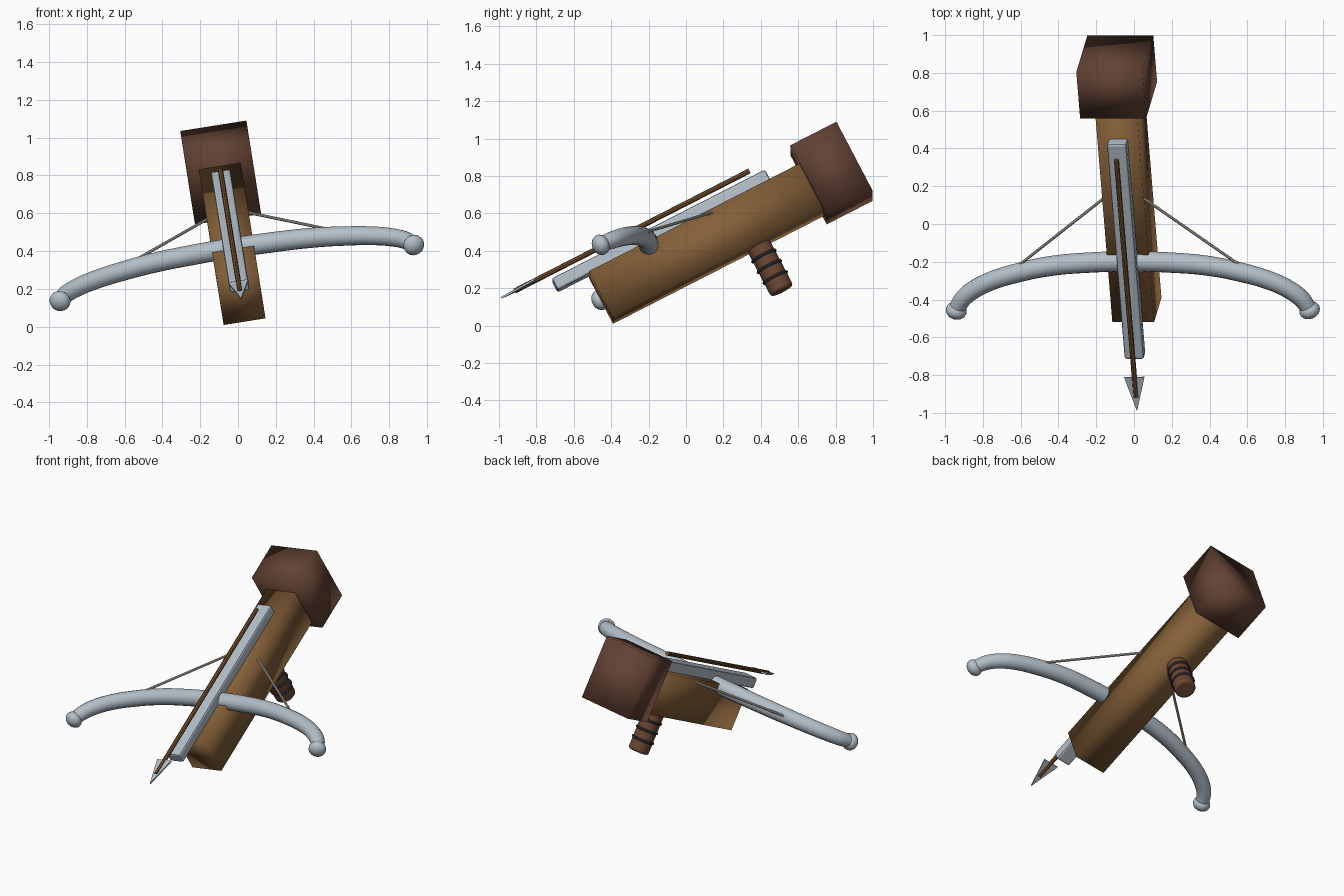
import bpy, math
from mathutils import Matrix, Vector

if "Cube" in bpy.data.objects:
    bpy.data.objects.remove(bpy.data.objects["Cube"])

# Weapon frame: local x across the bow, y from front to back, z upward
A = Vector((-0.073, 0.888, 0.454)).normalized()
R = Vector((0.987, 0.005, 0.158))
R = (R - A * R.dot(A)).normalized()
U = R.cross(A)
FRAME = Matrix((R, A, U)).transposed().to_4x4()
CX = 0.038  # centre plane


def mat(name, r, g, b):
    m = bpy.data.materials.new(name)
    m.diffuse_color = (r, g, b, 1)
    m.use_nodes = True
    m.node_tree.nodes["Principled BSDF"].inputs["Base Color"].default_value = m.diffuse_color
    return m


WOOD = mat("oak_wood", 0.235, 0.118, 0.040)
DARK = mat("dark_walnut", 0.125, 0.055, 0.034)
METAL = mat("pale_steel", 0.45, 0.52, 0.58)
SHAFT = mat("shaft_wood", 0.17, 0.080, 0.026)
GRIP = mat("grip_wood", 0.15, 0.062, 0.032)
BAND = mat("dark_band", 0.018, 0.022, 0.032)
CORD = mat("cord", 0.55, 0.52, 0.43)


def finish(name, material, local=None, smooth="angle"):
    o = bpy.context.object
    o.name = name
    o.data.materials.append(material)
    if smooth == "all":
        bpy.ops.object.shade_smooth()
    elif smooth == "angle":
        bpy.ops.object.shade_smooth_by_angle(angle=math.radians(40))
    o.matrix_world = FRAME @ (local or Matrix())
    return o


def box(name, material, lo, hi, smooth="all"):
    bpy.ops.mesh.primitive_cube_add(size=1)
    lo, hi = Vector(lo), Vector(hi)
    bpy.context.object.data.transform(
        Matrix.Translation((lo + hi) / 2) @ Matrix.Diagonal((*(hi - lo), 1)))
    return finish(name, material, smooth=smooth)


def rod(name, material, a, b, r, sides=8):
    a, b = Vector(a), Vector(b)
    bpy.ops.mesh.primitive_cylinder_add(vertices=sides, radius=r, depth=(b - a).length)
    q = (b - a).to_track_quat('Z', 'Y').to_matrix().to_4x4()
    return finish(name, material, Matrix.Translation((a + b) / 2) @ q)


# Stock and butt block
box("stock", WOOD, (CX - 0.112, -0.337, 0.198), (CX + 0.112, 0.96, 0.479))
box("butt_block", DARK, (CX - 0.177, 0.93, 0.16), (CX + 0.177, 1.206, 0.58))

# Rail on top of the stock
rail = box("rail", METAL, (CX - 0.052, -0.527, 0.475), (CX + 0.052, 0.757, 0.545), "flat")
bev = rail.modifiers.new("rounded_edges", 'BEVEL')
bev.width, bev.segments = 0.012, 2

# Curved bow with tapering tips
half = [(0, .015, 1), (.22, .008, 1), (.43, -.013, .98), (.6, -.052, .95), (.74, -.098, .92),
        (.84, -.15, .9), (.905, -.205, .87), (.94, -.26, .8)]
pts = [(-x, y, r) for x, y, r in half[:0:-1]] + half
cu = bpy.data.curves.new("bow", 'CURVE')
cu.dimensions = '3D'
cu.bevel_depth, cu.bevel_resolution = 0.054, 6
cu.use_fill_caps = True
sp = cu.splines.new('BEZIER')
sp.bezier_points.add(len(pts) - 1)
for bp, (x, y, r) in zip(sp.bezier_points, pts):
    bp.co = (CX + x, y, 0.46)
    bp.radius = r
    bp.handle_left_type = bp.handle_right_type = 'AUTO'
sp.resolution_u = 5
bow = bpy.data.objects.new("bow", cu)
bpy.context.collection.objects.link(bow)
bpy.ops.object.select_all(action='DESELECT')
bow.select_set(True)
bpy.context.view_layer.objects.active = bow
bpy.ops.object.convert(target='MESH')
finish("bow", METAL)

# Tip knobs and string halves
for s, side in ((-1, "left"), (1, "right")):
    bpy.ops.mesh.primitive_uv_sphere_add(segments=20, ring_count=12, radius=0.056)
    turn = Vector((s * 0.3, -0.95, 0)).to_track_quat('Z', 'Y').to_matrix().to_4x4()
    finish(side + "_bow_knob", METAL,
           Matrix.Translation((CX + s * 0.947, -0.277, 0.46)) @ turn @ Matrix.Diagonal((1, 1, 0.8, 1)),
           "all")
    rod(side + "_string", CORD, (CX + s * 0.62, -0.03, 0.46), (CX, 0.479, 0.46), 0.008)

# Bolt: shaft and flat triangular head
rod("bolt_shaft", SHAFT, (CX, -0.73, 0.582), (CX, 0.683, 0.582), 0.014)
tri = [(CX - 0.054, -0.612), (CX, -0.812), (CX + 0.054, -0.612)]
me = bpy.data.meshes.new("bolt_head")
me.from_pydata([(x, y, 0.582 + h) for h in (-0.005, 0.005) for x, y in tri], [],
               [(2, 1, 0), (3, 4, 5), (0, 1, 4, 3), (1, 2, 5, 4), (2, 0, 3, 5)])
head = bpy.data.objects.new("bolt_head", me)
bpy.context.collection.objects.link(head)
bpy.context.view_layer.objects.active = head
finish("bolt_head", METAL, smooth="flat")

# Grip under the stock, with a rounded end and three bands
grip = rod("grip", GRIP, (CX, 0.54, 0.23), (CX, 0.54, -0.076), 0.067, 24)
gb = grip.modifiers.new("rounded_end", 'BEVEL')
gb.width, gb.segments = 0.016, 3
for i, z in enumerate((0.137, 0.073, 0.006)):
    bpy.ops.mesh.primitive_torus_add(major_radius=0.068, minor_radius=0.008,
                                     major_segments=24, minor_segments=8)
    finish("grip_band_%d" % (i + 1), BAND, Matrix.Translation((CX, 0.54, z)), "all")
